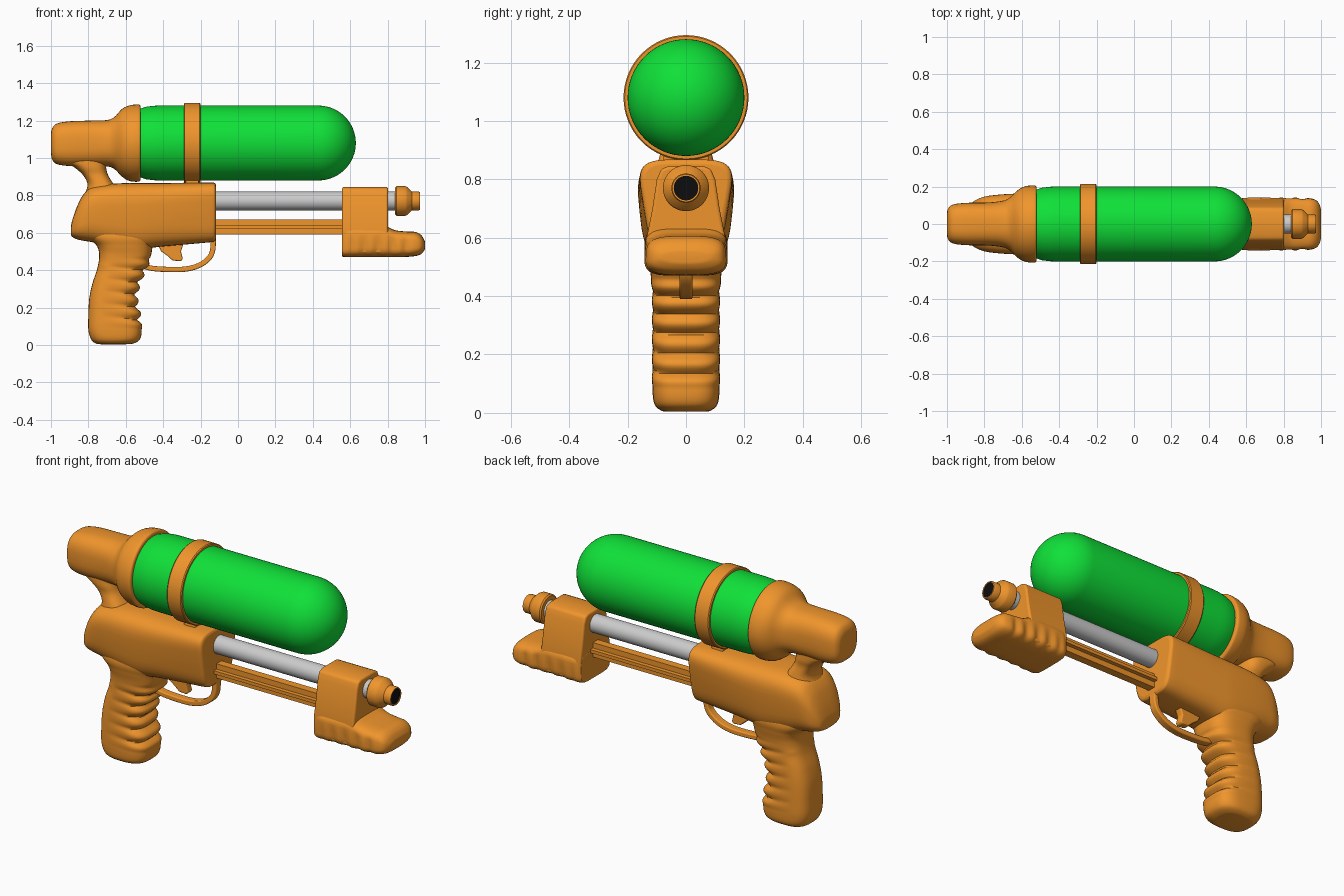
import bpy, bmesh, math
from mathutils import Vector

if "Cube" in bpy.data.objects:
    bpy.data.objects.remove(bpy.data.objects["Cube"])


def material(name, color):
    m = bpy.data.materials.new(name)
    m.diffuse_color = color
    m.use_nodes = True
    m.node_tree.nodes["Principled BSDF"].inputs["Base Color"].default_value = m.diffuse_color
    return m


ORANGE = material("orange_plastic", (0.87, 0.30, 0.025, 1))
GREEN = material("green_plastic", (0.005, 0.75, 0.04, 1))
BLACK = material("black_bore", (0.004, 0.004, 0.004, 1))


def finish(name, bm, mat, angle=40, bevel=0):
    bmesh.ops.recalc_face_normals(bm, faces=bm.faces)
    me = bpy.data.meshes.new(name)
    bm.to_mesh(me)
    bm.free()
    ob = bpy.data.objects.new(name, me)
    bpy.context.collection.objects.link(ob)
    if mat:
        me.materials.append(mat)
    if bevel:
        mod = ob.modifiers.new("soft_edges", 'BEVEL')
        mod.width, mod.segments = bevel, 3
    bpy.ops.object.select_all(action='DESELECT')
    bpy.context.view_layer.objects.active = ob
    ob.select_set(True)
    bpy.ops.object.shade_smooth_by_angle(angle=math.radians(angle))
    return ob


def skin(bm, rings, caps=True):
    rings = [[bm.verts.new(p) for p in r] for r in rings]
    n = len(rings[0])
    for a, b in zip(rings, rings[1:]):
        for i in range(n):
            bm.faces.new((a[i], a[(i + 1) % n], b[(i + 1) % n], b[i]))
    if caps:
        bm.faces.new(rings[0])
        bm.faces.new(rings[-1])


def spline(rows, steps):
    """Catmull-Rom through rows of numbers"""
    pts = [Vector(r) for r in rows]
    out = []
    for i in range(len(pts) - 1):
        p0, p1, p2, p3 = pts[max(i - 1, 0)], pts[i], pts[i + 1], pts[min(i + 2, len(pts) - 1)]
        for k in range(steps):
            t = k / steps
            out.append(0.5 * (2 * p1 + (p2 - p0) * t + (2 * p0 - 5 * p1 + 4 * p2 - p3) * t * t
                              + (3 * p1 - p0 - 3 * p2 + p3) * t ** 3))
    return out + [pts[-1]]


def loft(name, axis, rows, mat=ORANGE, steps=5, n=48, deform=None):
    """rows: station, low, high, half width at low, half width at high, squareness"""
    rings = []
    for s, lo, hi, wl, wh, e in spline(rows, steps):
        ring = []
        for i in range(n):
            a = 2 * math.pi * i / n
            c, d = math.cos(a), math.sin(a)
            u = math.copysign(abs(d) ** (2 / e), d)
            y = math.copysign(abs(c) ** (2 / e), c) * (wl + (wh - wl) * (u + 1) / 2)
            h = (lo + hi) / 2 + u * (hi - lo) / 2
            p = (s, y, h) if axis == 'X' else (h, y, s)
            ring.append(deform(*p) if deform else p)
        rings.append(ring)
    bm = bmesh.new()
    skin(bm, rings)
    return finish(name, bm, mat)


def lathe(name, profile, z, mat, closed=False, n=64):
    """profile: (x, radius) turned about a line along x"""
    if closed:
        profile = profile + profile[:1]
    bm = bmesh.new()
    skin(bm, [[(x, r * math.cos(2 * math.pi * i / n), z + r * math.sin(2 * math.pi * i / n))
               for i in range(n)] for x, r in profile], not closed)
    bmesh.ops.remove_doubles(bm, verts=bm.verts, dist=1e-5)
    return finish(name, bm, mat, 30)


def prism(name, pts, a, b, axis='X', bevel=0.0, mat=ORANGE):
    """extrude a (y,z) outline along x, or an (x,z) outline along y"""
    bm = bmesh.new()
    skin(bm, [[(s, p, q) if axis == 'X' else (p, s, q) for p, q in pts] for s in (a, b)])
    return finish(name, bm, mat, 40, bevel)


def mirrored(half):
    return half + [(-y, z) for y, z in reversed(half)]


# water tank with domed front
dome = [(0.43 + 0.2 * math.sin(t * math.pi / 32), 0.2 * math.cos(t * math.pi / 32)) for t in range(16)]
lathe("water_tank", [(-0.56, 0.17), (-0.525, 0.183), (-0.49, 0.194), (-0.45, 0.199), (-0.42, 0.2)]
      + dome + [(0.63, 0.002)], 1.08, GREEN)

# strap around the tank and its foot
lathe("tank_strap", [(-0.29, 0.195), (-0.29, 0.21), (-0.285, 0.214), (-0.205, 0.214),
                     (-0.20, 0.21), (-0.20, 0.195)], 1.08, ORANGE, closed=True)
prism("strap_foot", mirrored([(0.08, 0.85), (0.075, 0.895)]), -0.28, -0.21, bevel=0.005)

# rear tank holder flaring to a collar
loft("tank_holder", 'X', [
    (-1.0, 1.04, 1.12, .05, .05, 2.5), (-.995, .995, 1.155, .08, .08, 2.7),
    (-.97, .968, 1.183, .103, .103, 2.8), (-.9, .957, 1.196, .113, .113, 2.8),
    (-.78, .957, 1.2, .115, .115, 2.7), (-.7, .955, 1.203, .125, .125, 2.5),
    (-.66, .94, 1.22, .145, .145, 2.3), (-.62, .9, 1.262, .182, .182, 2.1),
    (-.58, .877, 1.281, .202, .202, 2), (-.535, .873, 1.286, .206, .206, 2),
    (-.522, .88, 1.28, .2, .2, 2), (-.52, .895, 1.265, .185, .185, 2)])

# neck joining holder to body
loft("neck", 'Z', [
    (.72, -.85, -.55, .11, .13, 2.6), (.80, -.82, -.62, .1, .12, 2.6), (.86, -.805, -.665, .09, .1, 2.6),
    (.91, -.83, -.695, .085, .085, 2.6), (.95, -.875, -.705, .09, .09, 2.6),
    (.99, -.93, -.70, .09, .09, 2.6), (1.08, -.94, -.69, .09, .09, 2.6)])

# main body
loft("body", 'X', [
    (-.893, .595, .63, .05, .05, 2.4), (-.888, .58, .66, .085, .085, 2.6),
    (-.865, .567, .73, .115, .115, 2.8), (-.83, .558, .80, .13, .14, 3),
    (-.78, .55, .845, .135, .16, 3.2), (-.68, .53, .862, .14, .172, 3.4),
    (-.55, .51, .866, .14, .178, 3.5), (-.42, .525, .866, .135, .178, 3.6),
    (-.25, .54, .868, .125, .176, 4), (-.145, .55, .868, .12, .172, 4.5),
    (-.125, .555, .866, .115, .168, 4.5), (-.118, .568, .855, .105, .158, 4.5),
    (-.117, .575, .85, .1, .15, 4.5)])


# pistol grip with finger ridges
def finger_ridges(x, y, z):
    fade = max(0, min(1, (z - .08) / .04, (.47 - z) / .04))
    front = max(0, min(1, (x + .74) / .16))
    wave = abs(math.sin(math.pi * (z + .12 * (x + .52)) / .067)) - .7
    k = fade * front * wave
    return (x + .028 * k, y * (1 + .07 * k), z)


loft("grip", 'Z', [
    (.004, -.735, -.60, .06, .06, 2.6), (.008, -.76, -.56, .085, .085, 2.8),
    (.03, -.785, -.525, .108, .108, 3), (.08, -.80, -.515, .115, .115, 3.2),
    (.16, -.80, -.525, .116, .115, 3.2), (.25, -.795, -.54, .116, .115, 3),
    (.33, -.778, -.525, .116, .115, 3), (.41, -.752, -.49, .117, .115, 3),
    (.48, -.742, -.465, .124, .12, 3), (.53, -.755, -.455, .134, .13, 3),
    (.58, -.80, -.43, .14, .138, 3), (.66, -.83, -.40, .12, .12, 3)],
    steps=10, deform=finger_ridges)

# trigger guard: flat band swept along a path
path = spline([(-.53, .43), (-.47, .412), (-.40, .405), (-.29, .405), (-.21, .425),
               (-.155, .465), (-.135, .51), (-.132, .58)], 6)
outer, inner = [], []
for i, p in enumerate(path):
    d = (path[min(i + 1, len(path) - 1)] - path[max(i - 1, 0)]).normalized()
    side = Vector((-d.y, d.x)) * 0.014
    outer.append(p - side)
    inner.append(p + side)
bm = bmesh.new()
skin(bm, [[(o.x, -.022, o.y), (o.x, .022, o.y), (i.x, .022, i.y), (i.x, -.022, i.y)]
          for o, i in zip(outer, inner)])
finish("trigger_guard", bm, ORANGE, 40, 0.006)

# trigger
prism("trigger", [(-.44, .56), (-.41, .50), (-.375, .475), (-.35, .452), (-.305, .448), (-.295, .46),
                  (-.305, .50), (-.285, .56)], -.022, .022, 'Y', 0.006)

# barrel and guide rail
lathe("barrel", [(-.16, .05), (.86, .05)], .77, None)
prism("rail_web", mirrored([(.022, .59), (.022, .67)]), -.15, .6)
prism("rail_flange", mirrored([(.045, .622), (.045, .64)]), -.15, .6)

# sliding pump: upper block and forward hand grip
prism("pump_block", mirrored([(.13, .49), (.135, .60), (.115, .70), (.1, .80), (.085, .835), (.06, .845)]),
      .557, .802, bevel=0.01)


def pump_grooves(x, y, z):
    fade = max(0, min(1, (x - .58) / .04, (.95 - x) / .05))
    low = max(0, min(1, (.59 - z) / .05))
    return (x, y * (1 - .07 * fade * low * (.5 + .5 * math.cos(2 * math.pi * (x - .6) / .075))), z)


loft("pump_grip", 'X', [
    (.557, .478, .62, .122, .122, 5), (.56, .472, .63, .13, .13, 5), (.60, .47, .635, .143, .14, 4.5),
    (.70, .47, .64, .145, .14, 4), (.78, .47, .638, .145, .138, 4), (.84, .47, .614, .145, .138, 3.8),
    (.90, .471, .607, .144, .136, 3.6), (.95, .476, .604, .14, .13, 3.4), (.98, .487, .587, .125, .118, 3),
    (.997, .508, .56, .09, .09, 2.6), (1.0, .525, .545, .05, .05, 2.5)],
    steps=8, deform=pump_grooves)

# nozzle with dark bore
lathe("nozzle", [(.84, .03), (.84, .072), (.847, .079), (.895, .079), (.905, .074), (.93, .05),
                 (.966, .05), (.972, .047), (.972, .042), (.90, .042), (.90, .03)], .77, ORANGE, closed=True)
lathe("nozzle_bore", [(.89, .0425), (.968, .0425)], .77, BLACK)
